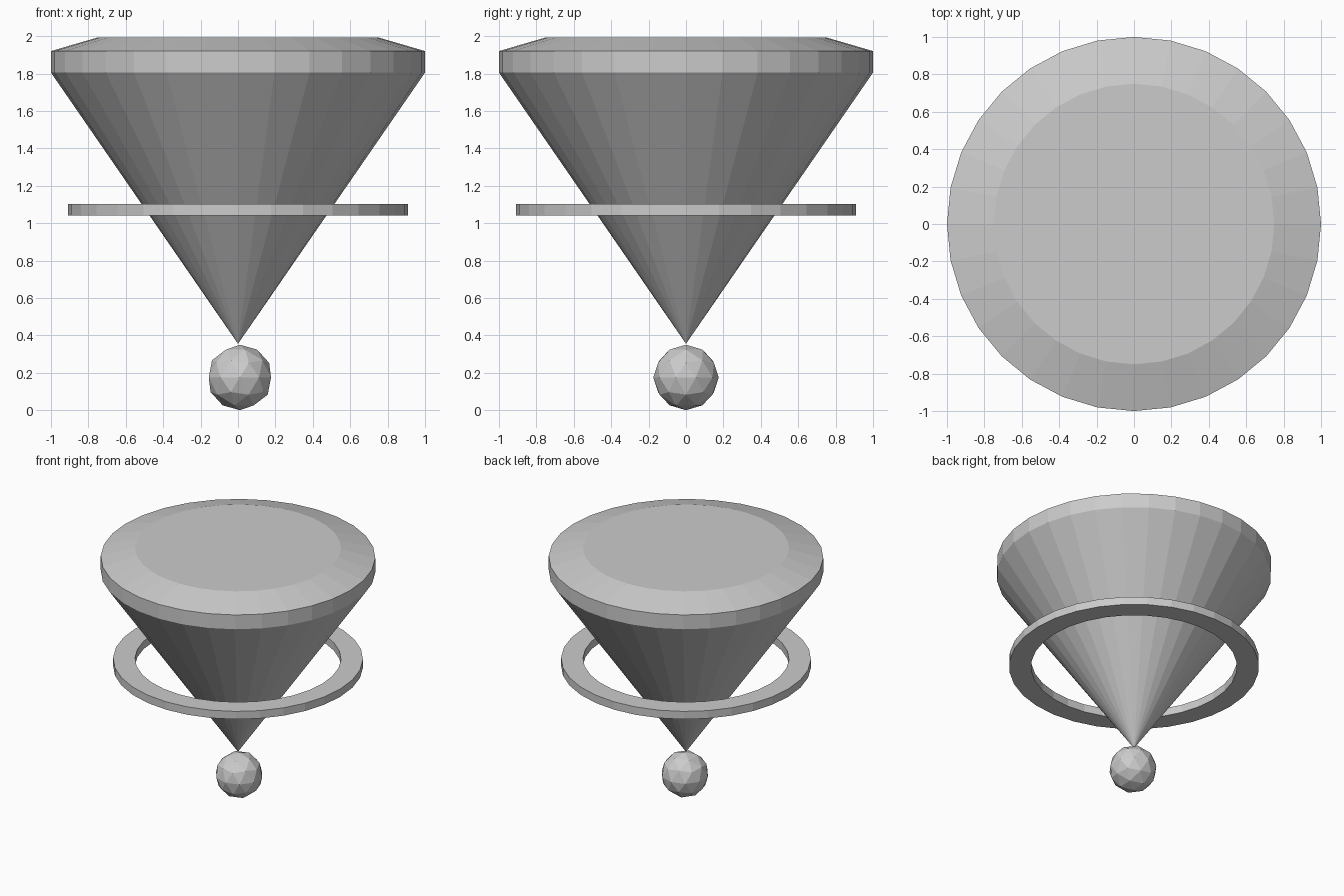
import bpy, bmesh
from math import cos, sin, tau

if "Cube" in bpy.data.objects:
    bpy.data.objects.remove(bpy.data.objects["Cube"])

SIDES = 32


def lathe(name, profile, closed=False):
    """Revolve (radius, z) points, listed bottom to top, into flat facets."""
    bm = bmesh.new()
    rings = []
    for r, z in profile:
        if r == 0:
            rings.append([bm.verts.new((0, 0, z))] * SIDES)
        else:
            rings.append([bm.verts.new((r * cos(tau * i / SIDES), r * sin(tau * i / SIDES), z))
                          for i in range(SIDES)])
    pairs = list(zip(rings, rings[1:]))
    if closed:
        pairs.append((rings[-1], rings[0]))
    for a, b in pairs:
        for i in range(SIDES):
            j = (i + 1) % SIDES
            bm.faces.new(list(dict.fromkeys((a[i], a[j], b[j], b[i]))))
    if not closed:
        bm.faces.new(rings[-1])
    bmesh.ops.recalc_face_normals(bm, faces=bm.faces)
    mesh = bpy.data.meshes.new(name)
    bm.to_mesh(mesh)
    bm.free()
    obj = bpy.data.objects.new(name, mesh)
    bpy.context.collection.objects.link(obj)
    return obj


# Inverted cone with straight rim and bevelled flat top
lathe("cone_body", [(0, 0.355), (1.0, 1.805), (1.0, 1.92), (0.75, 1.993)])

# Flat floating ring around the cone
lathe("floating_ring", [(0.75, 1.04), (0.91, 1.04), (0.91, 1.103), (0.75, 1.103)], closed=True)

# Faceted ball under the tip
bpy.ops.mesh.primitive_ico_sphere_add(subdivisions=2, radius=0.175, location=(0.01, 0, 0.175))
bpy.context.object.name = "tip_ball"
